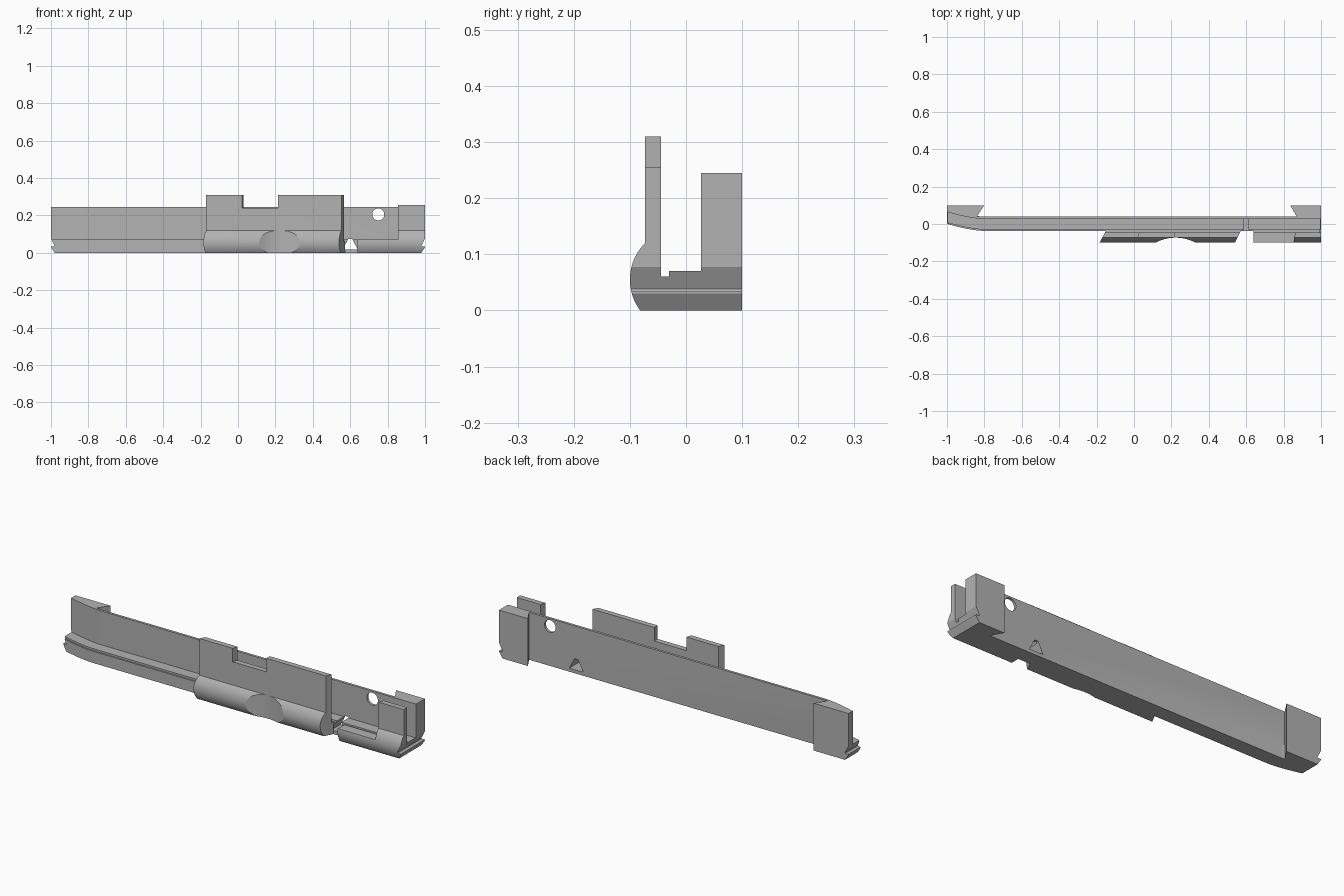
import bpy, bmesh, math

cube = bpy.data.objects.get("Cube")
if cube:
    bpy.data.objects.remove(cube, do_unlink=True)

grey = bpy.data.materials.new("plain grey")
grey.use_nodes = True
colour = (0.45, 0.45, 0.45, 1)
grey.diffuse_color = colour
grey.node_tree.nodes["Principled BSDF"].inputs["Base Color"].default_value = colour

PLACE = {
    "x": lambda a, b, t: (t, a, b),   # outline in y, z
    "y": lambda a, b, t: (a, t, b),   # outline in x, z
    "z": lambda a, b, t: (a, b, t),   # outline in x, y
}


def prism(name, outline, axis, lo, hi):
    """Extrude a flat outline along an axis."""
    bm = bmesh.new()
    ends = [[bm.verts.new(PLACE[axis](a, b, t)) for a, b in outline] for t in (lo, hi)]
    bm.faces.new(ends[0])
    bm.faces.new(ends[1])
    n = len(outline)
    for i in range(n):
        j = (i + 1) % n
        bm.faces.new((ends[0][i], ends[0][j], ends[1][j], ends[1][i]))
    bmesh.ops.recalc_face_normals(bm, faces=bm.faces)
    mesh = bpy.data.meshes.new(name)
    bm.to_mesh(mesh)
    bm.free()
    mesh.materials.append(grey)
    obj = bpy.data.objects.new(name, mesh)
    bpy.context.collection.objects.link(obj)
    return obj


def combine(obj, tool, operation="DIFFERENCE"):
    """Apply a boolean and discard the tool."""
    mod = obj.modifiers.new("cut", "BOOLEAN")
    mod.operation, mod.solver, mod.object = operation, "EXACT", tool
    bpy.context.view_layer.objects.active = obj
    bpy.ops.object.modifier_apply(modifier=mod.name)
    bpy.data.objects.remove(tool, do_unlink=True)


def circle(x, y, r, n):
    return [(x + r * math.cos(math.tau * i / n), y + r * math.sin(math.tau * i / n))
            for i in range(n)]


def bend(y, steps=8):
    """Front line that curves back toward the right-hand tip."""
    return [(-0.8 - 0.2 * i / steps, y + 0.038 * (i / steps) ** 1.6)
            for i in range(steps + 1)]


# Long rail: rear wall with dovetailed end blocks, plus a stepped ledge
rail = prism("rail", [(-1, 0.1), (-0.8, 0.1), (-0.84, 0.04), (0.87, 0.04),
                      (0.835, 0.1), (1, 0.1), (1, 0.027)] + bend(0.027), "z", 0, 0.245)
for front, top in ((-0.037, 0.06), (-0.03, 0.07)):
    ledge = prism("ledge", [(-1, 0.08), (-0.8, 0.035), (1, 0.035), (1, front)] + bend(front),
                  "z", 0, top)
    combine(rail, ledge, "UNION")
combine(rail, prism("hole", circle(0.75, 0.205, 0.032, 32), "y", -0.02, 0.2))
combine(rail, prism("dovetail_slot", [(0.56, 0.018), (0.64, 0.018), (0.61, 0.075),
                                      (0.59, 0.075)], "y", -0.2, 0.2))


# Front plates share one section: a bulged foot under a thin upright
def front_section(top):
    arc = []
    for i in range(15):
        z = 0.12 * i / 14
        arc.append((-0.008 - math.sqrt(0.092 ** 2 - (z - 0.055) ** 2), z))
    return [(-0.037, 0)] + arc + [(-0.073, top), (-0.045, top), (-0.045, 0.06), (-0.037, 0.06)]


clamp = prism("front_clamp", front_section(0.31), "x", -0.3, 0.7)
combine(clamp, prism("slanted_ends", [(-0.15, -0.036), (-0.19, -0.11), (0.535, -0.11),
                                      (0.572, -0.036)], "z", -0.1, 0.5), "INTERSECT")
combine(clamp, prism("top_notch", [(0.015, -0.09), (0.035, -0.03), (0.213, -0.03),
                                   (0.213, -0.09)], "z", 0.24, 0.5))
combine(clamp, prism("thumb_scoop", circle(0.222, -0.301, 0.228, 128), "z", -0.1, 0.2))

tail = prism("front_tail", front_section(0.255), "x", 0.64, 1)
combine(tail, prism("tail_step", [(0.6, -0.2), (0.855, -0.2), (0.855, -0.073),
                                  (0.87, -0.03), (0.6, -0.03)], "z", 0.07, 0.5))

# Undercut V profile across both tips
for side in (-1, 1):
    for part in (rail, tail):
        if part is tail and side < 0:
            continue
        for tri in ([(0.98, 0), (1, 0.03), (1.05, 0.03), (1.05, -0.02), (0.98, -0.02)],
                    [(0.98, 0.038), (1, 0.077), (1.05, 0.077), (1.05, 0.034), (0.982, 0.034)]):
            combine(part, prism("tip_cut", [(side * x, z) for x, z in tri], "y", -0.2, 0.2))

# Smooth curves, sharp edges
for part in (rail, clamp, tail):
    bpy.ops.object.select_all(action="DESELECT")
    part.select_set(True)
    bpy.context.view_layer.objects.active = part
    bpy.ops.object.shade_smooth_by_angle(angle=math.radians(25))
